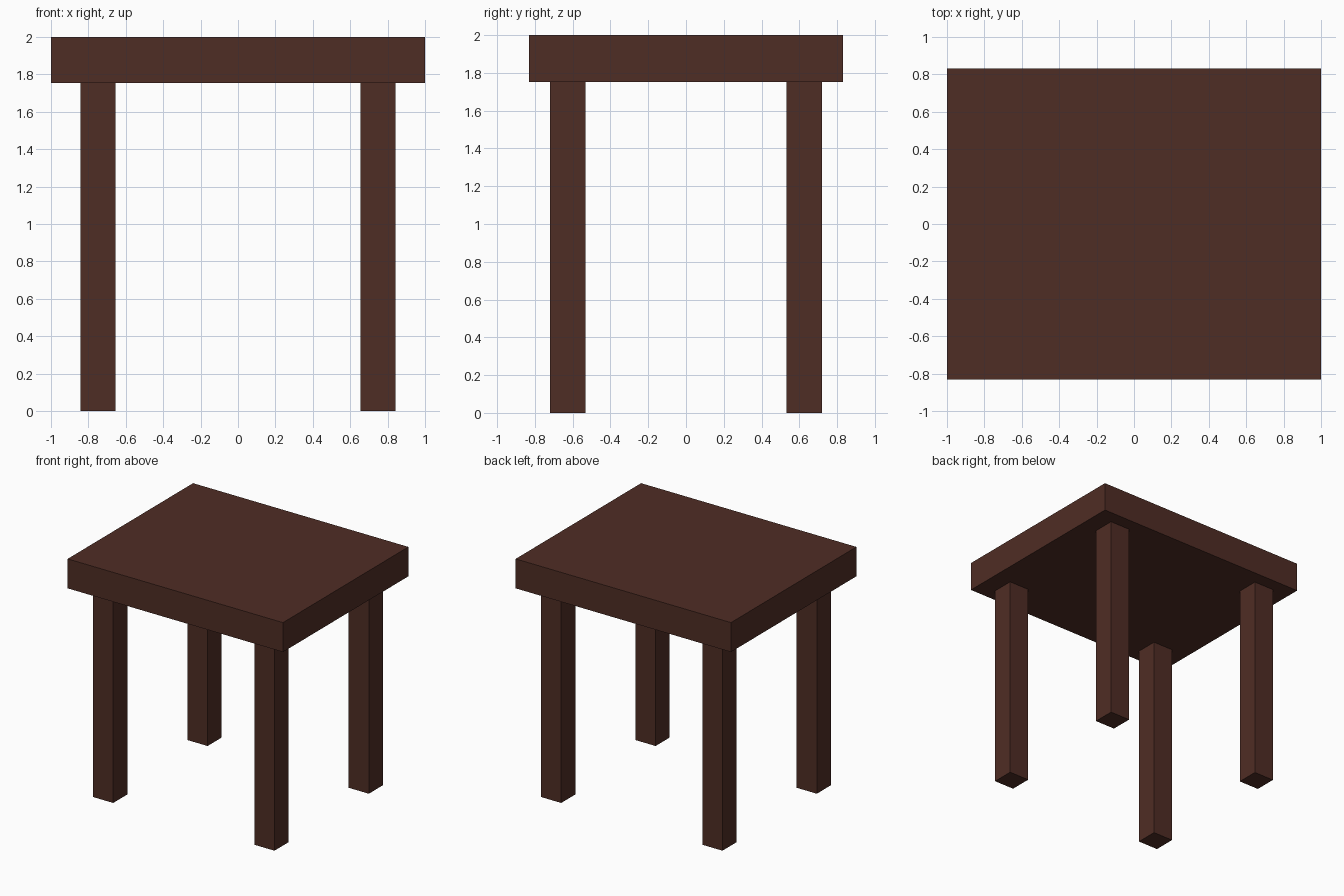
import bpy

default = bpy.data.objects.get("Cube")
if default:
    bpy.data.objects.remove(default, do_unlink=True)

# Dark brown wood
wood = bpy.data.materials.new("dark_brown_wood")
wood.use_nodes = True
colour = (0.078, 0.026, 0.018, 1.0)
wood.diffuse_color = colour
wood.node_tree.nodes["Principled BSDF"].inputs["Base Color"].default_value = colour


def box(name, centre, size):
    """Add a flat-shaded wooden box with its scale applied."""
    bpy.ops.mesh.primitive_cube_add(size=1, location=centre)
    obj = bpy.context.object
    obj.name = obj.data.name = name
    obj.scale = size
    bpy.ops.object.transform_apply(location=False, rotation=False, scale=True)
    obj.data.materials.append(wood)
    return obj


HEIGHT = 2.0
UNDERSIDE = 1.753
LEG = 0.187
LEG_X, LEG_Y = 0.749, 0.626

# Thick rectangular top
thickness = HEIGHT - UNDERSIDE
box("table_top", (0, 0, HEIGHT - thickness / 2), (2.0, 1.664, thickness))

# Four square legs
for depth, sy in (("front", -1), ("back", 1)):
    for side, sx in (("right", -1), ("left", 1)):
        box(f"{depth}_{side}_leg", (sx * LEG_X, sy * LEG_Y, UNDERSIDE / 2),
            (LEG, LEG, UNDERSIDE))
